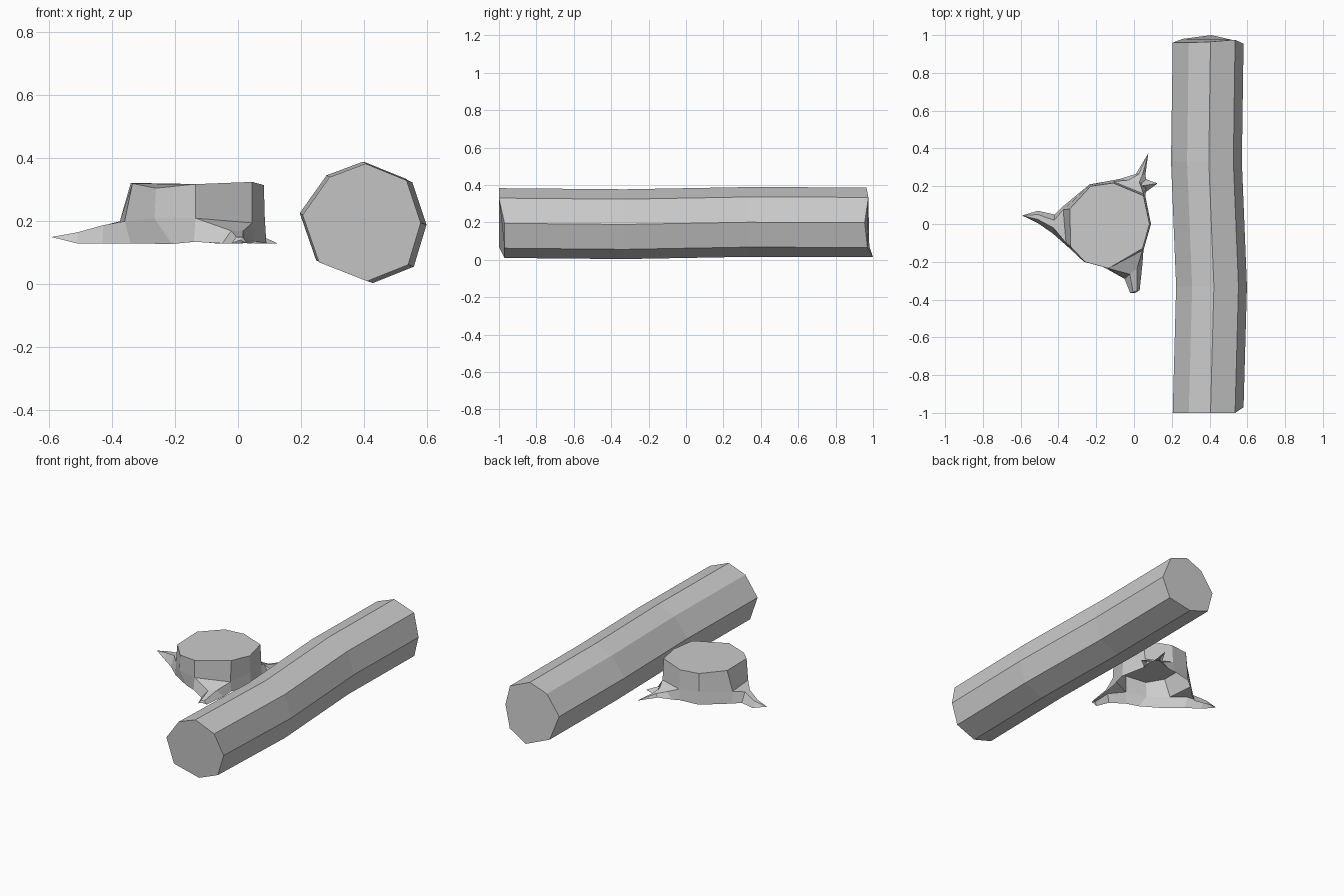
import bpy, bmesh
from mathutils import Vector

if "Cube" in bpy.data.objects:
    bpy.data.objects.remove(bpy.data.objects["Cube"])


def finish(bm, name):
    bmesh.ops.remove_doubles(bm, verts=bm.verts, dist=0.0005)
    bmesh.ops.recalc_face_normals(bm, faces=bm.faces)
    mesh = bpy.data.meshes.new(name)
    bm.to_mesh(mesh)
    bm.free()
    obj = bpy.data.objects.new(name, mesh)
    bpy.context.collection.objects.link(obj)
    return obj


def bridge(bm, a, b, closed=True):
    n = len(a)
    for i in range(n if closed else n - 1):
        j = (i + 1) % n
        bm.faces.new((a[i], a[j], b[j], b[i]))


# Fallen log: slightly bent octagonal trunk
section = [(.205, .22), (.29, .34), (.405, .383), (.535, .33),
           (.58, .195), (.54, .062), (.41, .01), (.257, .07)]
stations = [(-.99, 0, 0), (-.33, .018, -.006), (.33, -.009, .006), (.97, 0, .004)]
end_slant = [-.01, -.01, -.005, .005, -.015, 0, .03, .01]
bm = bmesh.new()
rings = []
for k, (y, dx, dz) in enumerate(stations):
    ring = []
    for i, (x, z) in enumerate(section):
        dy = end_slant[i] if k == 3 else (.02 if k == 0 and i in (4, 5, 6) else 0)
        if k == 0 and dy == 0:
            dy = -.01
        ring.append(bm.verts.new((x + dx, y + dy, z + dz)))
    rings.append(ring)
for a, b in zip(rings, rings[1:]):
    bridge(bm, a, b)
bm.faces.new(rings[0])
bm.faces.new(rings[-1])
finish(bm, "fallen_log")

# Stump: rim, shoulder and base outlines, open underneath
rim = [(-.34, .08, .322), (-.23, .20, .32), (-.11, .217, .318), (.05, .15, .32),
       (.082, 0, .315), (.045, -.13, .325), (-.135, -.235, .318),
       (-.26, -.20, .305), (-.335, -.12, .32)]
shoulder = [(-.375, .075, .20), (-.235, .205, .21), (-.11, .225, .20), (.05, .16, .19),
            (.085, 0, .21), (.045, -.14, .195), (-.135, -.235, .21),
            (-.265, -.20, .21), (-.36, -.10, .20)]
base = [(-.38, .09, .13), (-.235, .21, .13), (-.12, .23, .135), (.06, .15, .13),
        (.09, 0, .13), (.05, -.14, .137), (-.14, -.24, .135),
        (-.21, -.205, .128), (-.34, -.13, .13)]
bm = bmesh.new()
top, mid, low = [[bm.verts.new(p) for p in loop] for loop in (rim, shoulder, base)]
bm.faces.new(top)
bridge(bm, top, mid)
root_sides = (8, 2, 5)
for i in range(9):
    if i not in root_sides:
        j = (i + 1) % 9
        bm.faces.new((mid[i], mid[j], low[j], low[i]))


# Root: arch-shaped sections leading out from one side of the stump to a tip
def root(side, sections, tip):
    j = (side + 1) % 9
    arch = [low[side], mid[side], mid[j], low[j]]
    for a, b, z in sections:
        a, b = Vector(a), Vector(b)
        nxt = [bm.verts.new((*p, h)) for p, h in (
            (a, .13), (a.lerp(b, .3), z), (a.lerp(b, .7), z), (b, .13))]
        bridge(bm, arch, nxt, closed=False)
        arch = nxt
    end = bm.verts.new(tip)
    for p, q in zip(arch, arch[1:]):
        bm.faces.new((p, q, end))


root(8, [((-.43, -.05), (-.42, .05), .188), ((-.51, .005), (-.51, .07), .165)],
     (-.592, .045, .15))
root(5, [((.045, -.21), (-.05, -.29), .17), ((.03, -.35), (-.02, -.365), .15)],
     (.005, -.366, .14))
root(2, [((-.07, .24), (.07, .215), .165), ((.01, .265), (.06, .26), .15)],
     (.076, .375, .135))

# Small side spur on the back root
spur = [bm.verts.new(p) for p in
        ((.05, .16, .13), (.03, .20, .175), (.055, .24, .13), (.125, .215, .13))]
bm.faces.new((spur[0], spur[1], spur[3]))
bm.faces.new((spur[1], spur[2], spur[3]))
finish(bm, "tree_stump")
